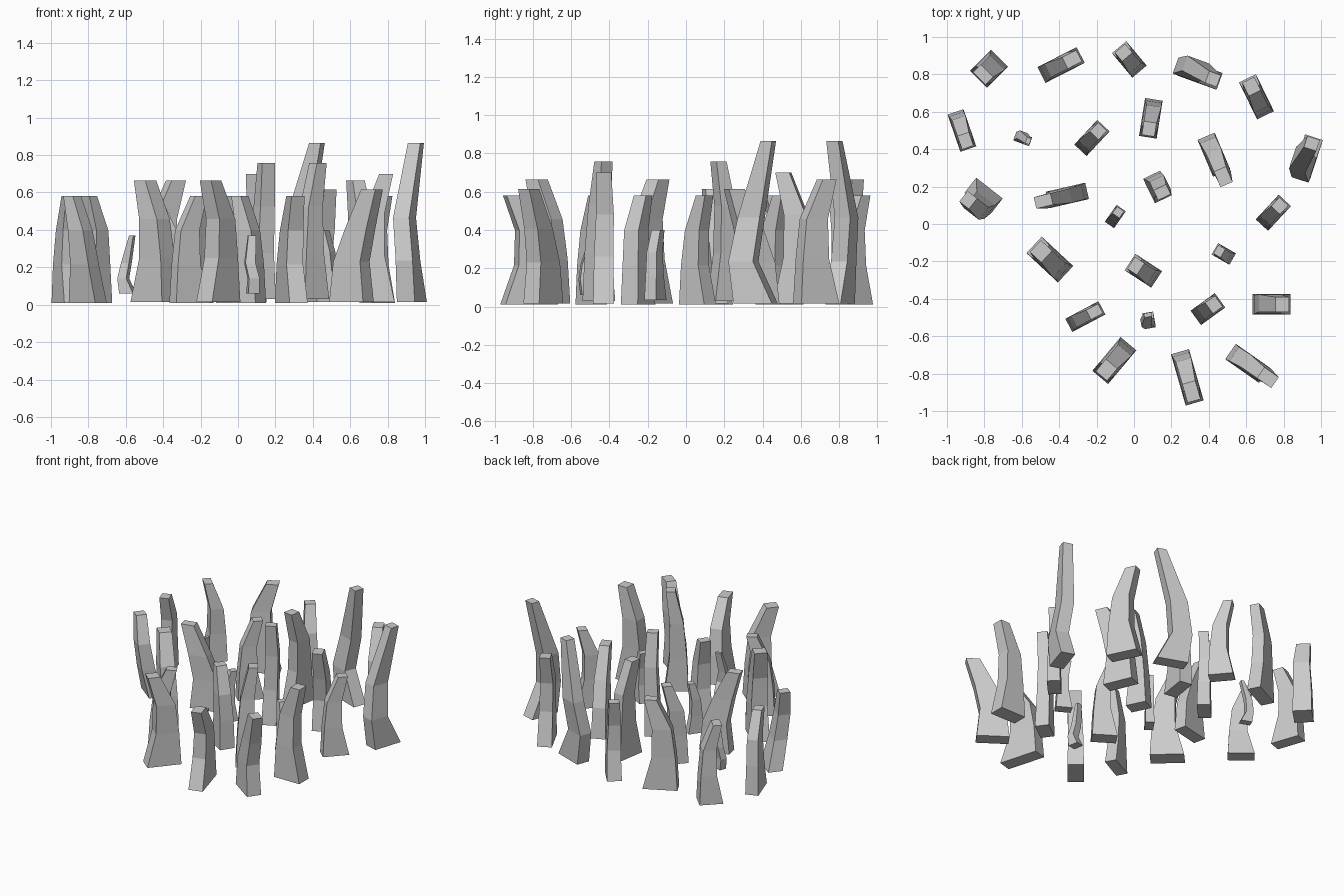
import bpy, bmesh, math

# Side profiles: (height fraction, shift along length, sideways bend, length factor, width factor)
FLARE = [(0, 0, 0, 1, 1), (.36, -.10, .0, .68, .92), (.68, -.05, .06, .56, .85), (1, .28, 0, .36, .72)]
SLIM = [(0, 0, 0, 1, 1), (.34, -.06, 0, .72, .92), (.68, 0, .06, .58, .85), (1, .25, 0, .40, .75)]
LEAN = [(0, -.12, 0, .76, 1), (.36, -.12, 0, .60, .9), (.65, .06, .06, .48, .85), (1, .34, 0, .32, .7)]
HOOK = [(0, .06, 0, .88, 1), (.26, -.22, 0, .56, .95), (.53, -.08, .30, .50, .9), (1, .35, 0, .26, .7)]

count = 0


def stalk(profile, z0, z1, x, y, angle, length, width, side=0):
    """Four-sided bent stalk; angle is the direction in which the tip leans."""
    global count
    count += 1
    a = math.radians(angle)
    c, s = math.cos(a), math.sin(a)
    bm = bmesh.new()
    rings = []
    for t, shift, bend, fl, fw in profile:
        ring = []
        for i, j in ((-1, -1), (1, -1), (1, 1), (-1, 1)):
            u = shift * length + i * length * fl / 2
            v = side * (min(t * 2, 1) - .5) + (bend + j * fw / 2) * width
            ring.append(bm.verts.new((x + u * c - v * s, y + u * s + v * c, z0 + (z1 - z0) * t)))
        rings.append(ring)
    bm.faces.new(rings[0][::-1])
    bm.faces.new(rings[-1])
    for lo, hi in zip(rings, rings[1:]):
        for k in range(4):
            n = (k + 1) % 4
            bm.faces.new((lo[k], lo[n], hi[n], hi[k]))
    me = bpy.data.meshes.new("stalk")
    bm.to_mesh(me)
    bm.free()
    ob = bpy.data.objects.new(f"stalk_{count:02d}", me)
    bpy.context.collection.objects.link(ob)


# Medium stalks with a flared foot
for p in [(-.39, .85, 27, .235, .095), (.655, .68, 116, .22, .10),
          (-.45, -.19, 137, .23, .12), (-.105, -.73, 230, .235, .11)]:
    stalk(FLARE, .015, .665, *p)

# Shorter stalks with a flared foot
for p in [(-.775, .83, 225, .16, .13), (-.025, .88, 130, .17, .10), (-.92, .5, 289, .21, .09),
          (-.225, .46, 47, .18, .09), (-.825, .125, 142, .18, .10, .07), (.745, .06, 47, .18, .09),
          (.05, -.25, 147, .17, .105), (-.26, -.495, 28, .2, .08), (.285, -.82, 286, .285, .10)]:
    stalk(FLARE, .01, .58, *p)

# Strongly leaning stalks
for p in [(-.39, .145, 193, .285, .09), (.44, .34, 293, .28, .10), (.635, -.765, 325, .29, .10)]:
    stalk(LEAN, .015, .615, *p)

# Tall hooked stalks
for p in [(.34, .805, 340, .25, .095), (.925, .35, 72, .24, .10)]:
    stalk(HOOK, .015, .865, *p)

# Slim upright stalks
for p in [(.13, .20, 296, .145, .10, .01), (.395, -.455, 36, .16, .095)]:
    stalk(SLIM, .03, .757, *p)
for p in [(.09, .565, 261, .205, .095), (.735, -.43, 0, .205, .11)]:
    stalk(FLARE, .015, .70, *p)

# Small shoots
for p in [(-.595, .455, 340, .09, .05), (.08, -.515, 100, .085, .06)]:
    stalk(HOOK, .06, .37, *p)
for p in [(-.10, .04, 55, .11, .06), (.48, -.16, 150, .11, .07)]:
    stalk(SLIM, .035, .40, *p)
